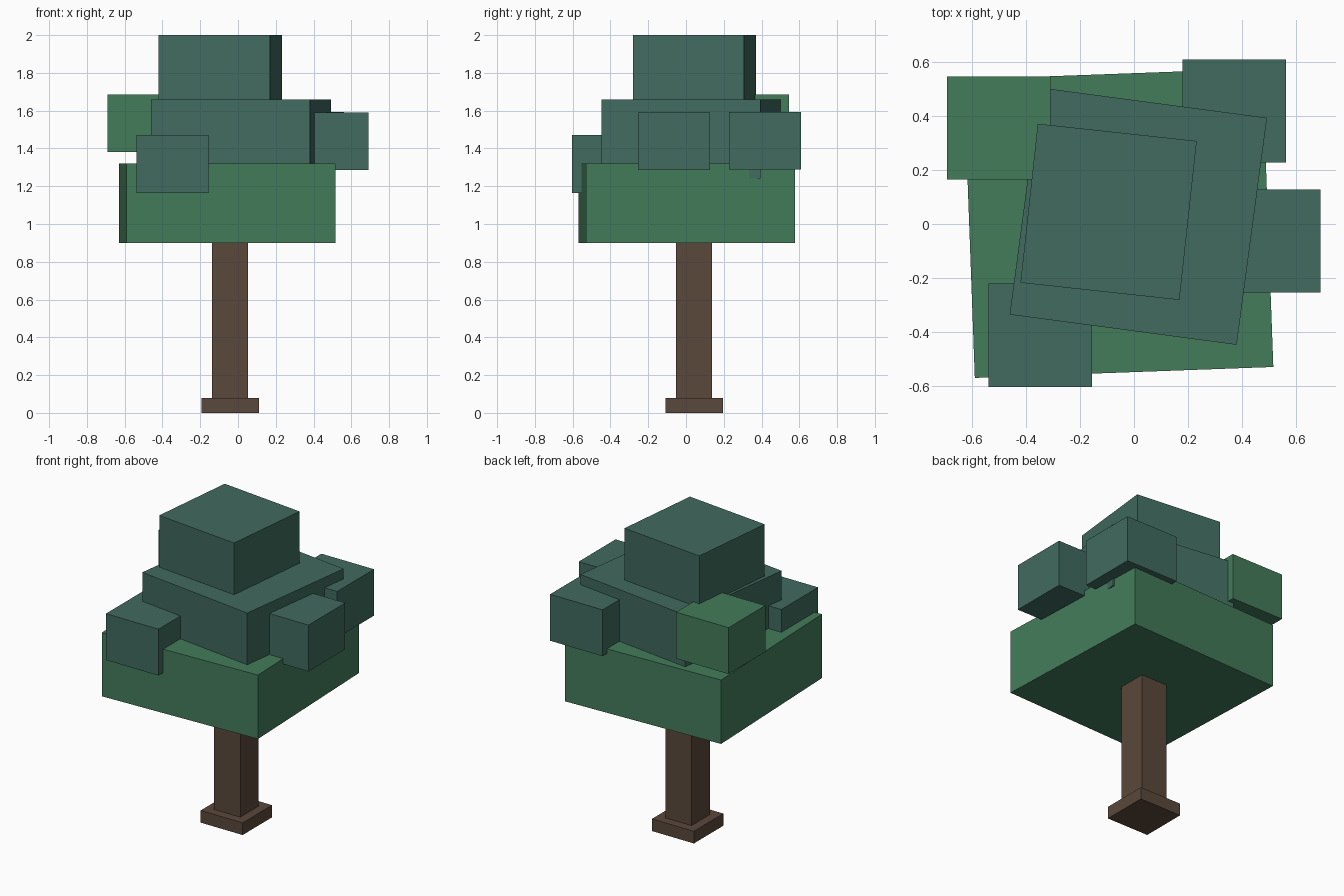
import bpy
from math import radians

default = bpy.data.objects.get("Cube")
if default:
    bpy.data.objects.remove(default, do_unlink=True)


def material(name, rgb):
    """Flat material from 8-bit sRGB, stored as linear."""
    lin = [((c / 255 + 0.055) / 1.055) ** 2.4 for c in rgb] + [1.0]
    mat = bpy.data.materials.new(name)
    mat.use_nodes = True
    mat.diffuse_color = lin
    bsdf = next(n for n in mat.node_tree.nodes if n.type == 'BSDF_PRINCIPLED')
    bsdf.inputs["Base Color"].default_value = lin
    return mat


bark = material("bark_brown", (90, 72, 59))
leaf = material("leaf_green", (67, 124, 90))
teal = material("leaf_teal", (65, 107, 95))


def block(name, x, y, width, bottom, top, mat, turn=0):
    """Square block centred on x, y, spanning bottom to top, turned about z."""
    bpy.ops.mesh.primitive_cube_add(size=1, location=(x, y, (bottom + top) / 2),
                                    rotation=(0, 0, radians(turn)))
    ob = bpy.context.object
    ob.name = name
    ob.scale = (width, width, top - bottom)
    bpy.ops.object.transform_apply(location=False, rotation=False, scale=True)
    ob.data.materials.append(mat)


# Trunk and its foot
block("trunk_foot", -0.042, 0.043, 0.305, 0, 0.08, bark)
block("trunk", -0.042, 0.043, 0.19, 0, 0.92, bark)

# Stacked canopy layers, slightly twisted
block("lower_canopy", -0.057, 0.003, 1.106, 0.90, 1.32, leaf, 2.1)
block("middle_canopy", 0.016, 0.029, 0.848, 1.24, 1.66, teal, -7.6)
block("upper_canopy", -0.094, 0.045, 0.592, 1.58, 2.00, teal, -6.2)

# Leaf clumps around the canopy
clumps = {
    "back_right_clump": (-0.501, 0.355, 1.38, leaf),
    "back_left_clump": (0.371, 0.418, 1.288, teal),
    "left_clump": (0.499, -0.063, 1.285, teal),
    "front_right_clump": (-0.347, -0.412, 1.165, teal),
}
for name, (x, y, z, mat) in clumps.items():
    block(name, x, y, 0.382, z, z + 0.305, mat)
